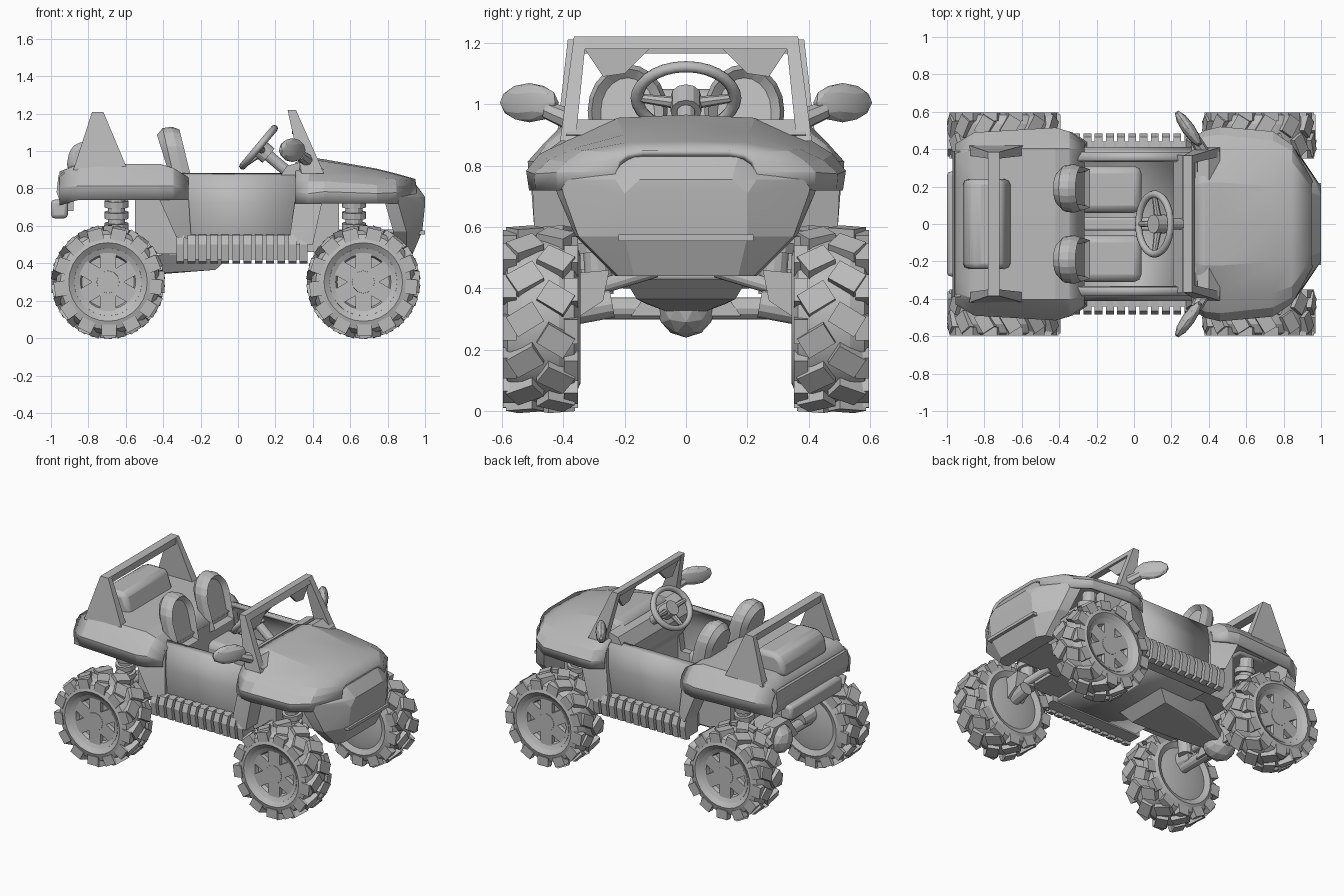
import bpy, bmesh, math
from mathutils import Matrix, Vector

cube = bpy.data.objects.get("Cube")
if cube:
    bpy.data.objects.remove(cube, do_unlink=True)

GREY = (0.5, 0.5, 0.5, 1)
paint = bpy.data.materials.new("plain grey")
paint.use_nodes = True
paint.diffuse_color = GREY
paint.node_tree.nodes["Principled BSDF"].inputs["Base Color"].default_value = GREY


def finish(name, bm, mirror=False, thick=0, bevel=0):
    """Turn a bmesh into a shaded object with its modifiers."""
    bmesh.ops.recalc_face_normals(bm, faces=bm.faces)
    me = bpy.data.meshes.new(name)
    bm.to_mesh(me)
    bm.free()
    me.materials.append(paint)
    me.shade_smooth()
    me.set_sharp_from_angle(angle=math.radians(14))
    ob = bpy.data.objects.new(name, me)
    bpy.context.collection.objects.link(ob)
    if thick:
        mod = ob.modifiers.new("thickness", "SOLIDIFY")
        mod.thickness, mod.offset = thick, 0
    if bevel:
        mod = ob.modifiers.new("soft edges", "BEVEL")
        mod.width, mod.segments = bevel, 2
    if mirror:
        mod = ob.modifiers.new("other side", "MIRROR")
        mod.use_axis = (False, True, False)
        mod.use_mirror_merge = False
    return ob


def hull_mesh(points):
    bm = bmesh.new()
    for p in points:
        bm.verts.new(p)
    bmesh.ops.convex_hull(bm, input=bm.verts)
    bmesh.ops.dissolve_limit(bm, angle_limit=0.02, verts=bm.verts, edges=bm.edges)
    return bm


def hull(name, points, **kw):
    return finish(name, hull_mesh(points), **kw)


def block(name, x, y, z, **kw):
    return hull(name, [(a, b, c) for a in x for b in y for c in z], **kw)


def slab(name, outline, y, **kw):
    """Side outline in x and z, extruded between two y values."""
    return hull(name, [(a, b, c) for a, c in outline for b in y], **kw)


def loft(name, sections, thick):
    """Symmetric skin through half sections listed from the centre outward."""
    bm = bmesh.new()
    rows = []
    for x, half in sections:
        full = [(-y, z) for y, z in half[:0:-1]] + half
        rows.append([bm.verts.new((x, y, z)) for y, z in full])
    for a, b in zip(rows, rows[1:]):
        for i in range(len(a) - 1):
            bm.faces.new((a[i], a[i + 1], b[i + 1], b[i]))
    return finish(name, bm, thick=thick)


def rod(name, p, q, r, r2=None, n=12, **kw):
    p, q = Vector(p), Vector(q)
    d = q - p
    bm = bmesh.new()
    m = Matrix.Translation((p + q) / 2) @ d.to_track_quat("Z", "Y").to_matrix().to_4x4()
    bmesh.ops.create_cone(bm, cap_ends=True, segments=n, radius1=r, radius2=r2 or r,
                          depth=d.length, matrix=m)
    return finish(name, bm, **kw)


def ball(name, centre, size, turn=0, **kw):
    bm = bmesh.new()
    m = Matrix.Translation(centre) @ Matrix.Rotation(turn, 4, "Z") @ Matrix.Diagonal((*size, 1))
    bmesh.ops.create_icosphere(bm, subdivisions=2, radius=1, matrix=m)
    return finish(name, bm, **kw)


def lathe(profile):
    bm = bmesh.new()
    vs = [bm.verts.new((r, y, 0)) for r, y in profile]
    es = [bm.edges.new(e) for e in zip(vs, vs[1:])]
    bmesh.ops.spin(bm, geom=vs + es, cent=(0, 0, 0), axis=(0, 1, 0),
                   angle=math.tau, steps=28)
    bmesh.ops.remove_doubles(bm, verts=bm.verts, dist=0.0005)
    return bm


def add_box(bm, angle, offset, size, skew=0):
    m = (Matrix.Rotation(angle, 4, "Y") @ Matrix.Translation(offset)
         @ Matrix.Rotation(skew, 4, "Z") @ Matrix.Diagonal((*size, 1)))
    bmesh.ops.create_cube(bm, size=1, matrix=m)


# Wheels: chunky tyres with staggered lugs, shallow six-spoke rims
def wheel(name, x):
    spot = Matrix.Translation((x, 0.474, 0.3))
    tyre = lathe([(.17, -.11), (.21, -.13), (.255, -.11), (.277, -.06), (.28, 0), (.277, .06),
                  (.255, .108), (.21, .122), (.18, .1)])
    lugs = 13
    for i in range(lugs):
        for s in (1, -1):
            a = math.tau * (i + s / 4) / lugs
            add_box(tyre, a, (0, s * .05, .28), (.075, .1, .042), -s * .55)
            add_box(tyre, a + .1 * s, (0, s * .1, .258), (.08, .045, .062))
    tyre.transform(spot)
    finish(name + "_tyre", tyre, mirror=True)
    rim = lathe([(0, .062), (.14, .062), (.148, .088), (.18, .103), (.185, .06),
                 (.185, -.11), (.12, -.125), (0, -.128)])
    for i in range(6):
        add_box(rim, math.tau * i / 6, (0, .075, .095), (.085, .034, .12))
    rim.transform(spot)
    finish(name + "_rim", rim, mirror=True)
    rod(name + "_hub", (x, .5, .3), (x, .568, .3), .08, .06, mirror=True)


wheel("front", .67)
wheel("rear", -.695)

# Rear axle, differential and chassis spine
AX = -.69
rod("rear_axle", (AX, -.4, .335), (AX, .4, .335), .036)
rod("rear_axle_sleeve", (AX, .25, .37), (AX, .38, .38), .045, .07, mirror=True)
rod("rear_upper_arm", (AX, .06, .42), (AX, .36, .43), .024, mirror=True)
ball("differential", (AX, 0, .345), (.11, .1, .105))
hull("differential_web", [(AX + d, y, z) for d in (-.04, .04)
                          for y, z in ((-.18, .31), (.18, .31), (-.08, .45), (.08, .45))])
hull("chassis_spine", [(x, s * w, z) for x, w, z in ((AX, .05, .32), (AX, .05, .4), (-.38, .13, .35),
                       (-.12, .16, .365), (-.05, .2, .43), (-.4, .2, .45)) for s in (1, -1)])

# Front steering knuckles
rod("front_stub_axle", (.67, .24, .35), (.67, .4, .32), .045, mirror=True)
hull("front_knuckle", [(.67 + d, y, z) for d in (-.06, .06)
                       for y, z in ((.36, .3), (.27, .36), (.25, .46), (.36, .45))], mirror=True)
rod("front_lower_arm", (.6, .1, .46), (.66, .3, .4), .025, mirror=True)

# Shock absorbers with spring coils
for end, x in (("front", .62), ("rear", -.65)):
    rod(end + "_shock", (x, .28, .38), (x, .31, .8), .045, mirror=True)
    for k in range(4):
        z = .52 + k * .06
        rod(f"{end}_spring_{k}", (x, .29, z), (x, .295, z + .035), .065, mirror=True)

# Bonnet and front wings, closing in to a blunt prow
loft("front_body", [
    (.31, [(0, .93), (.2, .93), (.38, .88), (.42, .84), (.44, .78), (.44, .72)]),
    (.38, [(0, .955), (.22, .945), (.39, .88), (.46, .83), (.49, .77), (.49, .72)]),
    (.46, [(0, .945), (.22, .935), (.385, .87), (.47, .83), (.51, .78), (.5, .72)]),
    (.74, [(0, .895), (.2, .89), (.365, .845), (.44, .81), (.485, .77), (.48, .72)]),
    (.84, [(0, .87), (.19, .865), (.33, .84), (.385, .805), (.415, .775), (.41, .72)]),
    (.945, [(0, .84), (.14, .84), (.19, .83), (.215, .81), (.225, .78), (.225, .74)])], .022)

# Drop panels that close the wheel arches beside the doors
hull("front_arch_panel", [(x, y, z) for x, z, w in ((.27, .5, .46), (.4, .5, .49), (.45, .73, .5),
                          (.4, .82, .47), (.32, .84, .42)) for y in (.34, w)], mirror=True)
hull("rear_arch_panel", [(x, y, z) for x, z, w in ((-.25, .53, .44), (-.33, .54, .49), (-.42, .74, .505),
                         (-.4, .86, .46), (-.27, .84, .41)) for y in (.34, w)], mirror=True)

# Nose as stacked plan layers, from back corner to front corner
layers = [(.83, (.82, .32), (.86, .29), (.94, .17), (.945, .1)),
          (.78, (.80, .40), (.85, .38), (.955, .22), (.965, .15)),
          (.755, (.78, .43), (.85, .41), (.97, .23), (1.0, .15)),
          (.71, (.79, .42), (.86, .4), (.97, .24), (1.0, .2)),
          (.57, (.83, .36), (.9, .35), (.96, .24), (.985, .2)),
          (.44, (.83, .22), (.86, .23), (.9, .22), (.93, .17))]
for part, pick in (("grille", layers[:3]), ("bumper", layers[2:5]), ("skid_plate", layers[4:])):
    hull(part, [(x, s * y, z) for z, *ring in pick for x, y in ring for s in (1, -1)])
block("bumper_lip", (.9, 1.0), (-.22, .22), (.555, .575))
block("front_bulkhead", (.3, .54), (-.36, .36), (.46, .84))
block("front_chassis", (.5, .86), (-.14, .14), (.45, .58))

# Cabin tub with doors
side = [(0, .44), (.35, .44), (.4, .53), (.4, .72), (.375, .86), (.335, .87)]
loft("cabin_tub", [(-.3, side), (.33, side)], .025)
slab("dashboard", [(.33, .94), (.26, .92), (.21, .84), (.25, .72), (.33, .6)], (-.37, .37))
block("console", (-.27, .22), (-.035, .035), (.45, .66), bevel=.012)
block("rear_bulkhead", (-.31, -.27), (-.38, .38), (.44, .84))

# Rear body and wings
loft("rear_body", [
    (-.27, [(0, .84), (.25, .84), (.38, .85), (.42, .81), (.43, .78), (.43, .74)]),
    (-.35, [(0, .9), (.25, .9), (.4, .9), (.45, .86), (.485, .81), (.485, .74)]),
    (-.42, [(0, .92), (.25, .92), (.4, .92), (.45, .87), (.505, .81), (.5, .74)]),
    (-.85, [(0, .92), (.25, .92), (.4, .92), (.43, .87), (.48, .81), (.47, .74)]),
    (-.95, [(0, .88), (.25, .88), (.36, .88), (.39, .85), (.42, .8), (.41, .71)])], .022)
slab("tailgate", [(-.93, .89), (-.96, .87), (-.97, .78), (-.95, .72), (-.9, .72)], (-.39, .39))
block("rear_bumper", (-1, -.91), (-.28, .28), (.64, .74), bevel=.02)
block("bumper_mount", (-.95, -.88), (-.18, .18), (.68, .8))
block("rear_inner_wall", (-.55, -.3), (-.3, .3), (.45, .86))
slab("cargo_box", [(-.92, .9), (-.9, 1.01), (-.85, 1.05), (-.7, 1.05), (-.65, .9)],
     (-.24, .24), bevel=.03)

# Rear roll bar
hull("roll_bar_fin", [(-.88, .365, .9), (-.88, .42, .9), (-.59, .365, .9), (-.59, .42, .9),
                      (-.78, .35, 1.21), (-.78, .385, 1.21), (-.72, .35, 1.21), (-.72, .385, 1.21)],
     mirror=True)
block("roll_bar_top", (-.78, -.72), (-.37, .37), (1.165, 1.21))

# Windscreen frame
hull("windscreen_post", [(.34, .36, .88), (.34, .41, .88), (.46, .36, .88), (.46, .41, .88),
                         (.265, .325, 1.22), (.265, .365, 1.22), (.31, .325, 1.22), (.31, .365, 1.22)],
     mirror=True)
slab("windscreen_top", [(.265, 1.22), (.31, 1.22), (.325, 1.18), (.28, 1.18)], (-.36, .36))
slab("windscreen_base", [(.33, .88), (.34, .93), (.4, .95), (.46, .9)], (-.39, .39))
hull("sun_visor", [(x, y, z) for y, z in ((.33, 1.18), (.12, 1.18), (.2, 1.1), (.27, 1.09))
                   for x in (.29, .31)], mirror=True)

# Wing mirrors
ball("wing_mirror", (.29, .51, 1.005), (.115, .035, .064), turn=math.radians(125), mirror=True)
rod("mirror_arm", (.37, .38, .95), (.33, .45, .98), .035, .03, n=8, mirror=True)

# Seats: arched leaning backs with a sunken pad, and cushions
arch = [(-.115, -.2), (.115, -.2)] + [
    (.13 * math.cos(a), .15 * math.sin(a)) for a in [math.pi * i / 10 for i in range(11)]]
back = hull_mesh([(x - .22 * z, .19 + y * k, .98 + z * k)
                  for x, k in ((-.4, .7), (-.37, .95), (-.32, 1), (-.28, .9)) for y, z in arch])
pad = [f for f in back.faces if f.normal.x > .9]
bmesh.ops.inset_region(back, faces=pad, thickness=.03)
bmesh.ops.translate(back, verts=list({v for f in pad for v in f.verts}), vec=(-.03, 0, 0))
finish("seat_back", back, mirror=True)
block("seat_cushion", (-.3, .04), (.06, .31), (.5, .72), mirror=True, bevel=.04)

# Steering wheel
tilt = Matrix.Translation((.11, 0, 1.02)) @ Matrix.Rotation(math.radians(-50), 4, "Y")
bpy.ops.mesh.primitive_torus_add(major_segments=28, minor_segments=8,
                                 major_radius=.145, minor_radius=.019)
ring = bpy.context.object
ring.name = "steering_wheel"
ring.matrix_world = tilt @ Matrix.Diagonal((.92, 1.1, 1, 1))
ring.data.materials.append(paint)
ring.data.shade_smooth()
for k, a in enumerate((90, 270, 180)):
    a = math.radians(a)
    tip = tilt @ Vector((.13 * math.cos(a), .15 * math.sin(a), 0))
    rod(f"steering_spoke_{k}", tilt @ Vector((0, 0, -.03)), tip, .022, .014, n=8)
rod("steering_hub", tilt @ Vector((0, 0, .01)), tilt @ Vector((0, 0, -.07)), .05)
rod("steering_column", tilt @ Vector((0, 0, -.05)), (.3, 0, .86), .03)

# Ribbed running boards
block("running_board", (-.33, .37), (.34, .44), (.42, .55), mirror=True)
for k in range(12):
    x = -.33 + k * .06
    hull(f"board_rib_{k}", [(x + d, y, z) for d in (0, .042)
                            for y, z in ((.41, .555), (.465, .55), (.485, .5), (.47, .41), (.43, .4))],
         mirror=True)
